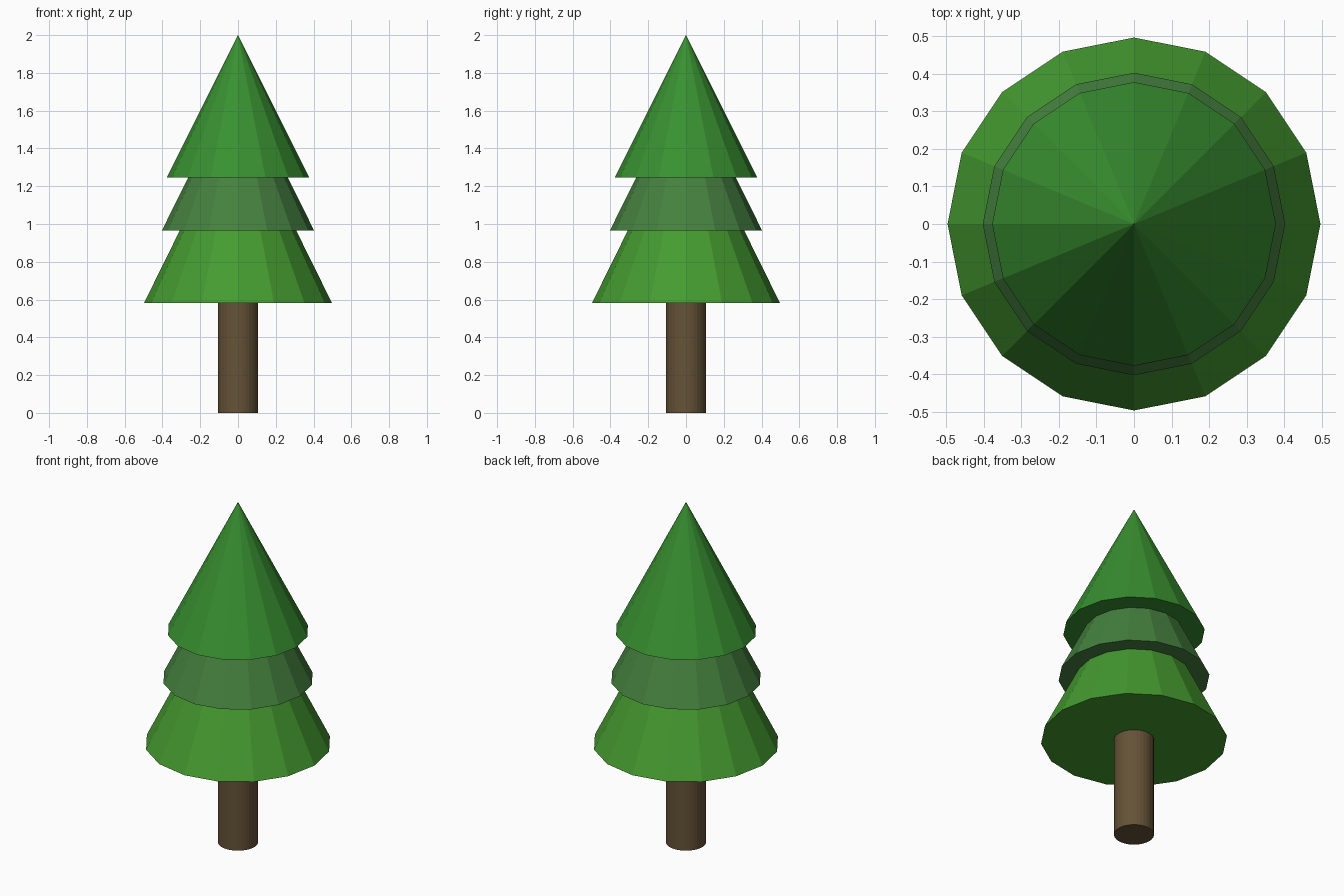
import bpy

if "Cube" in bpy.data.objects:
    bpy.data.objects.remove(bpy.data.objects["Cube"])


def material(name, color):
    mat = bpy.data.materials.new(name)
    mat.diffuse_color = (*color, 1.0)
    mat.use_nodes = True
    mat.node_tree.nodes["Principled BSDF"].inputs["Base Color"].default_value = mat.diffuse_color
    return mat


def tapered(name, sides, r_bottom, r_top, z_bottom, z_top, color):
    bpy.ops.mesh.primitive_cone_add(
        vertices=sides, radius1=r_bottom, radius2=r_top,
        depth=z_top - z_bottom, location=(0, 0, (z_bottom + z_top) / 2))
    obj = bpy.context.object
    obj.name = name
    obj.data.materials.append(material(name + "_colour", color))
    return obj


# Trunk, ending just inside the lowest tier
tapered("trunk", 32, 0.107, 0.107, 0.0, 0.62, (0.13, 0.085, 0.038))

# Three overlapping foliage cones: name, radius, base height, tip height, colour
tiers = [
    ("lower_foliage", 0.497, 0.583, 1.59, (0.06, 0.33, 0.03)),
    ("middle_foliage", 0.403, 0.965, 1.78, (0.06, 0.22, 0.05)),
    ("upper_foliage", 0.378, 1.245, 2.0, (0.04, 0.28, 0.03)),
]
for name, radius, base, tip, color in tiers:
    tapered(name, 16, radius, 0.0, base, tip, color)
